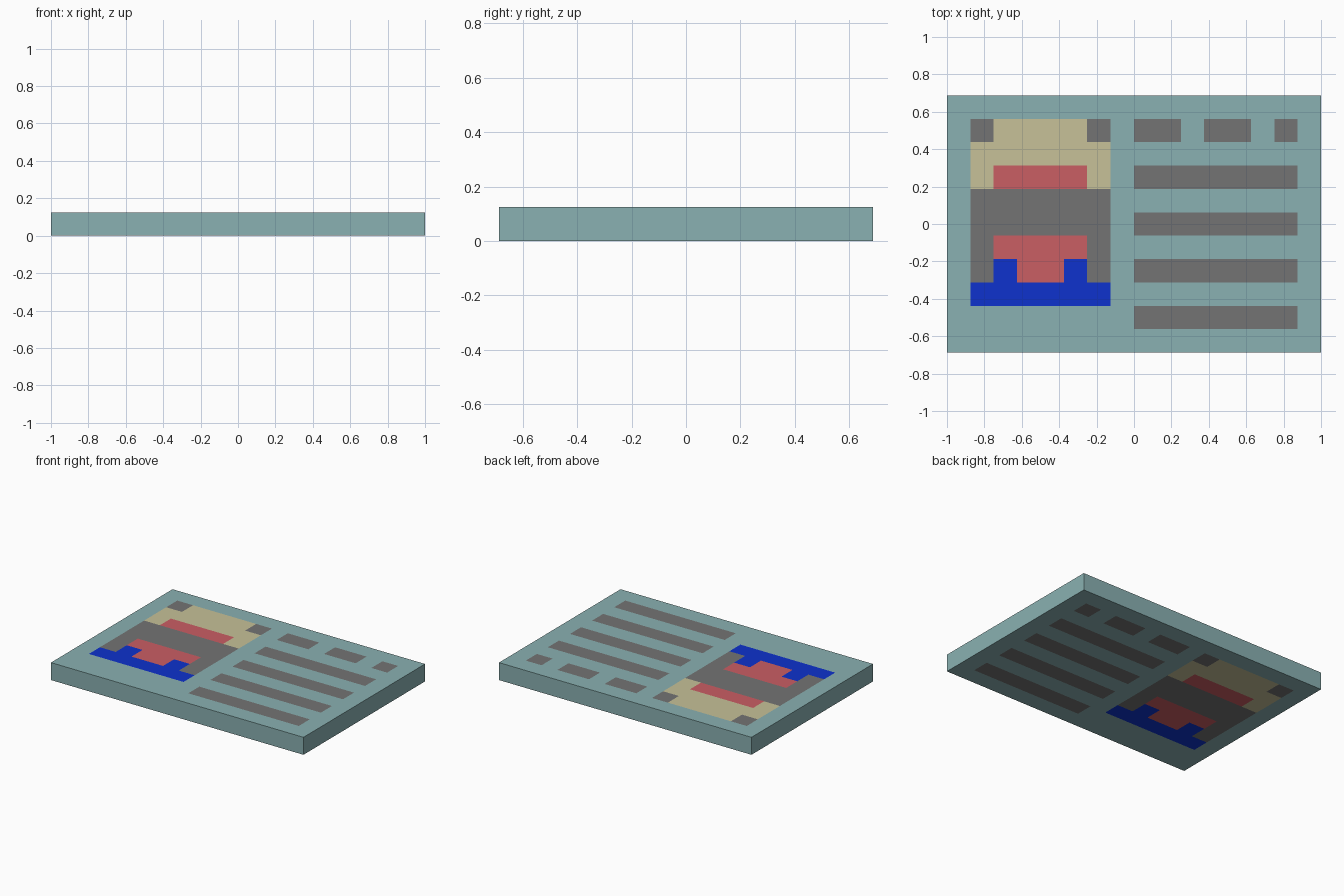
import bpy, bmesh
from mathutils import Vector

if "Cube" in bpy.data.objects:
    bpy.data.objects.remove(bpy.data.objects["Cube"])

P = 0.125                 # size of one grid square
NX, NY = 16, 11           # card size in squares


def material(name, rgb):
    lin = [(c / 255 / 12.92) if c < 10 else ((c / 255 + 0.055) / 1.055) ** 2.4 for c in rgb]
    m = bpy.data.materials.new(name)
    m.diffuse_color = (*lin, 1)
    m.use_nodes = True
    m.node_tree.nodes["Principled BSDF"].inputs["Base Color"].default_value = m.diffuse_color
    return m


mats = [material("teal", (138, 177, 178)), material("grey", (116, 116, 116)),
        material("cream", (199, 193, 152)), material("red", (202, 94, 100)),
        material("blue", (14, 50, 205))]
TEAL, GREY, CREAM, RED, BLUE = range(5)

# Coloured areas in squares from the lower left corner: x0, y0, x1, y1, colour (later ones win)
areas = [
    (1, 3, 7, 7, GREY),                                   # portrait middle
    (1, 7, 7, 10, CREAM),                                 # portrait top
    (1, 9, 2, 10, GREY), (6, 9, 7, 10, GREY),             # top corners
    (2, 7, 6, 8, RED), (2, 4, 6, 5, RED), (3, 3, 5, 4, RED),
    (1, 2, 7, 3, BLUE), (2, 3, 3, 4, BLUE), (5, 3, 6, 4, BLUE),
    (8, 9, 10, 10, GREY), (11, 9, 13, 10, GREY), (14, 9, 15, 10, GREY),  # dashes
]
areas += [(8, y, 15, y + 1, GREY) for y in (1, 3, 5, 7)]  # long lines

# Card slab, cut along the grid lines
bm = bmesh.new()
bmesh.ops.create_cube(bm, size=1)
for v in bm.verts:
    v.co = Vector((v.co.x * NX * P, v.co.y * NY * P, (v.co.z + 0.5) * P))


def cut(co, no):
    bmesh.ops.bisect_plane(bm, geom=bm.verts[:] + bm.edges[:] + bm.faces[:],
                           plane_co=co, plane_no=no)


for i in range(1, NX):
    cut(((i - NX / 2) * P, 0, 0), (1, 0, 0))
for j in range(1, NY):
    cut((0, (j - NY / 2) * P, 0), (0, 1, 0))

# Colour the top and bottom squares; the pattern runs through the card
bm.normal_update()
for f in bm.faces:
    f.material_index = TEAL
    if abs(f.normal.z) > 0.5:
        c = f.calc_center_median()
        x, y = c.x / P + NX / 2, c.y / P + NY / 2
        for x0, y0, x1, y1, colour in areas:
            if x0 < x < x1 and y0 < y < y1:
                f.material_index = colour

mesh = bpy.data.meshes.new("card")
for m in mats:
    mesh.materials.append(m)
bm.to_mesh(mesh)
bm.free()
bpy.context.collection.objects.link(bpy.data.objects.new("card", mesh))
